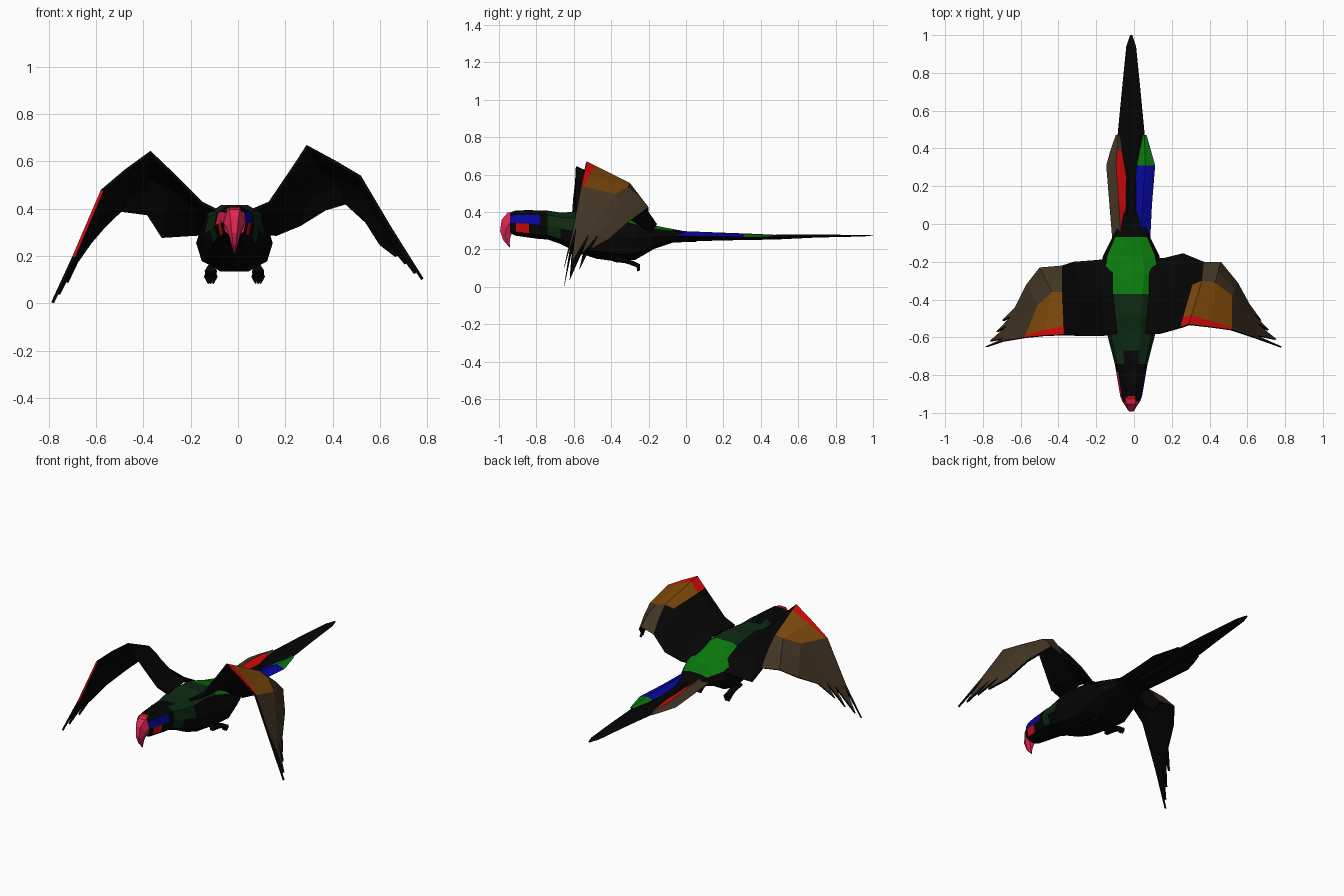
import bpy, bmesh, math
from mathutils import Vector as V

if "Cube" in bpy.data.objects:
    bpy.data.objects.remove(bpy.data.objects["Cube"])

CX = -0.015  # body centre line


def material(name, r, g, b):
    m = bpy.data.materials.new(name)
    m.diffuse_color = (r, g, b, 1)
    m.use_nodes = True
    m.node_tree.nodes["Principled BSDF"].inputs["Base Color"].default_value = m.diffuse_color
    return m


BLACK, DKGREEN, GREEN, OCHRE, BROWN, RED, BLUE, CRIMSON, RED_EDGED = range(9)
MATS = [material("black", .0015, .0015, .0015),
        material("dark green", .004, .022, .006),
        material("bright green", .003, .19, .004),
        material("ochre", .2, .065, .003),
        material("brown", .056, .037, .018),
        material("red", .65, .003, .003),
        material("blue", .002, .002, .33),
        material("crimson", .75, .02, .085)]


def finish(name, bm, mats=MATS):
    me = bpy.data.meshes.new(name)
    bm.to_mesh(me)
    bm.free()
    for m in mats:
        me.materials.append(m)
    ob = bpy.data.objects.new(name, me)
    bpy.context.collection.objects.link(ob)
    return ob


def loft(name, rings, n, rule, power=1.0):
    """Skin rings of (centre x, (top y, z), (bottom y, z), half width)."""
    bm = bmesh.new()
    loops = []
    for cx, top, bot, hw in rings:
        t, b = V((0, *top)), V((0, *bot))
        mid, half = (t + b) / 2, (t - b) / 2
        loop = []
        for k in range(n):
            a = math.tau * k / n
            c, s = math.cos(a), math.sin(a)
            c = math.copysign(abs(c) ** power, c) if abs(c) > 1e-6 else 0
            s = math.copysign(abs(s) ** power, s) if abs(s) > 1e-6 else 0
            loop.append(bm.verts.new(mid + half * s + V((cx + hw * c, 0, 0))))
        loops.append(loop)
    for A, B in zip(loops, loops[1:]):
        for k in range(n):
            j = (k + 1) % n
            bm.faces.new((A[k], A[j], B[j], B[k]))
    bm.faces.new(loops[0])
    bm.faces.new(loops[-1])
    bmesh.ops.recalc_face_normals(bm, faces=bm.faces)
    for f in bm.faces:
        f.material_index = rule(f.calc_center_median(), f.normal)
    return finish(name, bm)


def straight(sections):
    """Upright rings from (centre x, y, top z, bottom z, half width)."""
    return [(cx, (y, t), (y, b), hw) for cx, y, t, b, hw in sections]


# Body with head, neck and rump
def body_colour(c, n):
    right = c.x > CX
    if c.y < -.935:
        return CRIMSON
    if c.y < -.79:
        if n.z > .5:
            return RED if c.y < -.88 and abs(c.x - CX) < .01 else BLACK
        if c.z > .33:
            return BLUE if right else CRIMSON
        if -.91 < c.y < -.84 and n.z > -.6:
            return RED
        return BLACK
    if -.75 < c.y < -.57 and c.z > .29 and abs(n.x) > .4:
        return DKGREEN
    if n.z > .35 and -.67 < c.y < -.37:
        return DKGREEN
    if n.z > .45 and -.37 < c.y < -.08:
        return GREEN
    return BLACK


loft("body", straight([(CX, *s) for s in [
    (-.94, .40, .285, .047), (-.91, .41, .27, .058), (-.84, .413, .26, .07),
    (-.78, .41, .252, .08),
    (-.74, .41, .25, .087), (-.67, .40, .225, .105), (-.58, .405, .18, .128),
    (-.48, .42, .145, .14), (-.37, .405, .13, .146), (-.27, .37, .14, .162),
    (-.17, .33, .20, .15), (-.07, .31, .235, .10), (.06, .285, .24, .06)]]),
    10, body_colour, .75)

# Hooked beak
loft("beak", [(CX - .004, (-.92, .412), (-.90, .285), .055),
              (CX, (-.955, .405), (-.93, .275), .045),
              (CX, (-.99, .365), (-.93, .27), .033),
              (CX, (-.998, .30), (-.935, .26), .022),
              (CX, (-.98, .25), (-.94, .235), .012),
              (CX, (-.945, .212), (-.94, .21), .003)], 6, lambda c, n: CRIMSON)

# Tail: long middle feather and two coloured side feathers
loft("tail_middle", straight([
    (CX, -.10, .30, .24, .045), (CX, .25, .283, .247, .028), (CX, .47, .28, .25, .072),
    (CX, .70, .28, .262, .05), (CX, .94, .278, .268, .026), (CX, 1.0, .275, .272, .006)]),
    6, lambda c, n: BLACK)
loft("tail_right", straight([
    (.035, -.10, .30, .245, .05), (.045, .10, .293, .245, .05), (.06, .31, .283, .25, .052),
    (.055, .47, .275, .26, .012)]), 4,
    lambda c, n: BLACK if n.z < 0 else GREEN if c.y > .31 else BLUE)
loft("tail_left", straight([
    (-.07, -.08, .30, .245, .045), (-.08, .10, .293, .245, .05), (-.095, .31, .285, .25, .052),
    (-.09, .39, .282, .255, .035), (-.085, .47, .277, .26, .012)]), 4,
    lambda c, n: BLACK if n.z < 0 else RED if n.x > 0 and c.y < .38 else BROWN)

# Feet: shank and three toes on each side
for side, x in (("left", CX - .1), ("right", CX + .1)):
    loft(side + "_leg", [(x, (-.37, .165), (-.39, .13), .02),
                         (x, (-.31, .15), (-.33, .125), .026),
                         (x, (-.27, .135), (-.285, .112), .024)], 6, lambda c, n: BLACK)
    for k in (-1, 0, 1):
        loft(f"{side}_toe_{k + 2}", [(x + .012 * k, (-.28, .137), (-.295, .115), .012),
                                    (x + .018 * k, (-.245, .12), (-.265, .105), .011),
                                    (x + .01 * k, (-.245, .088), (-.26, .082), .004)],
             4, lambda c, n: BLACK)


# Wings: stations of (leading, middle, trailing) points, then feather tips
def wing(name, stations, tips, first_red, outer_edge):
    bm = bmesh.new()
    rows = []
    for i, st in enumerate(stations):
        a, m, t = (V(p) for p in st)
        strip = (.16, .16, .24, .2, .13, .07, .16)[i]
        pts = [a, a.lerp(m, strip), m, m.lerp(t, .5) + V((0, 0, .012)), t]
        rows.append([bm.verts.new(p) for p in pts])
    for i, (A, B) in enumerate(zip(rows, rows[1:])):
        for j in range(4):
            f = bm.faces.new((A[j], A[j + 1], B[j + 1], B[j]))
            if i < first_red or (i < 3 and j > 1):
                f.material_index = BLACK
            elif i < 5:
                f.material_index = (RED, OCHRE, BROWN, BROWN)[j]
            else:
                f.material_index = outer_edge if j == 0 else BROWN
    last = rows[-1]
    for j, tip in enumerate(tips):
        f = bm.faces.new((last[j], last[j + 1], bm.verts.new(tip)))
        f.material_index = BROWN
    bmesh.ops.recalc_face_normals(bm, faces=bm.faces)
    if sum(f.normal.z for f in bm.faces) < 0:
        bmesh.ops.reverse_faces(bm, faces=bm.faces)
    # slots: upper side, black underside, then rim
    k = MATS[BLACK]
    rim = [k] * 8 + [MATS[RED]]
    ob = finish(name, bm, MATS + [MATS[BROWN]] + [k] * 9 + rim)
    mod = ob.modifiers.new("thickness", 'SOLIDIFY')
    mod.thickness = .013
    mod.offset = -1
    mod.material_offset = 9
    mod.material_offset_rim = 18


wing("right_wing", [
    ((.06, -.58, .40), (.08, -.38, .40), (.08, -.18, .30)),
    ((.13, -.58, .43), (.14, -.36, .42), (.16, -.18, .295)),
    ((.245, -.545, .60), (.31, -.32, .535), (.26, -.155, .335)),
    ((.29, -.53, .67), (.36, -.30, .555), (.37, -.20, .40)),
    ((.41, -.545, .605), (.43, -.31, .535), (.46, -.20, .425)),
    ((.52, -.56, .54), (.52, -.38, .495), (.55, -.31, .345)),
    ((.65, -.602, .32), (.645, -.52, .28), (.61, -.42, .25))],
    [(.785, -.65, .105), (.755, -.61, .13), (.715, -.56, .17), (.675, -.51, .20)], 2, BROWN)
wing("left_wing", [
    ((-.09, -.58, .40), (-.11, -.38, .40), (-.11, -.18, .30)),
    ((-.15, -.59, .43), (-.17, -.38, .41), (-.19, -.19, .295)),
    ((-.26, -.59, .54), (-.28, -.38, .49), (-.32, -.20, .285)),
    ((-.37, -.585, .645), (-.38, -.36, .54), (-.38, -.22, .38)),
    ((-.48, -.59, .565), (-.435, -.36, .53), (-.50, -.23, .395)),
    ((-.58, -.60, .48), (-.51, -.43, .49), (-.57, -.32, .33)),
    ((-.70, -.62, .20), (-.675, -.54, .22), (-.63, -.44, .26))],
    [(-.79, -.65, .005), (-.765, -.62, .04), (-.73, -.57, .09), (-.70, -.51, .16)], 3, RED_EDGED)
